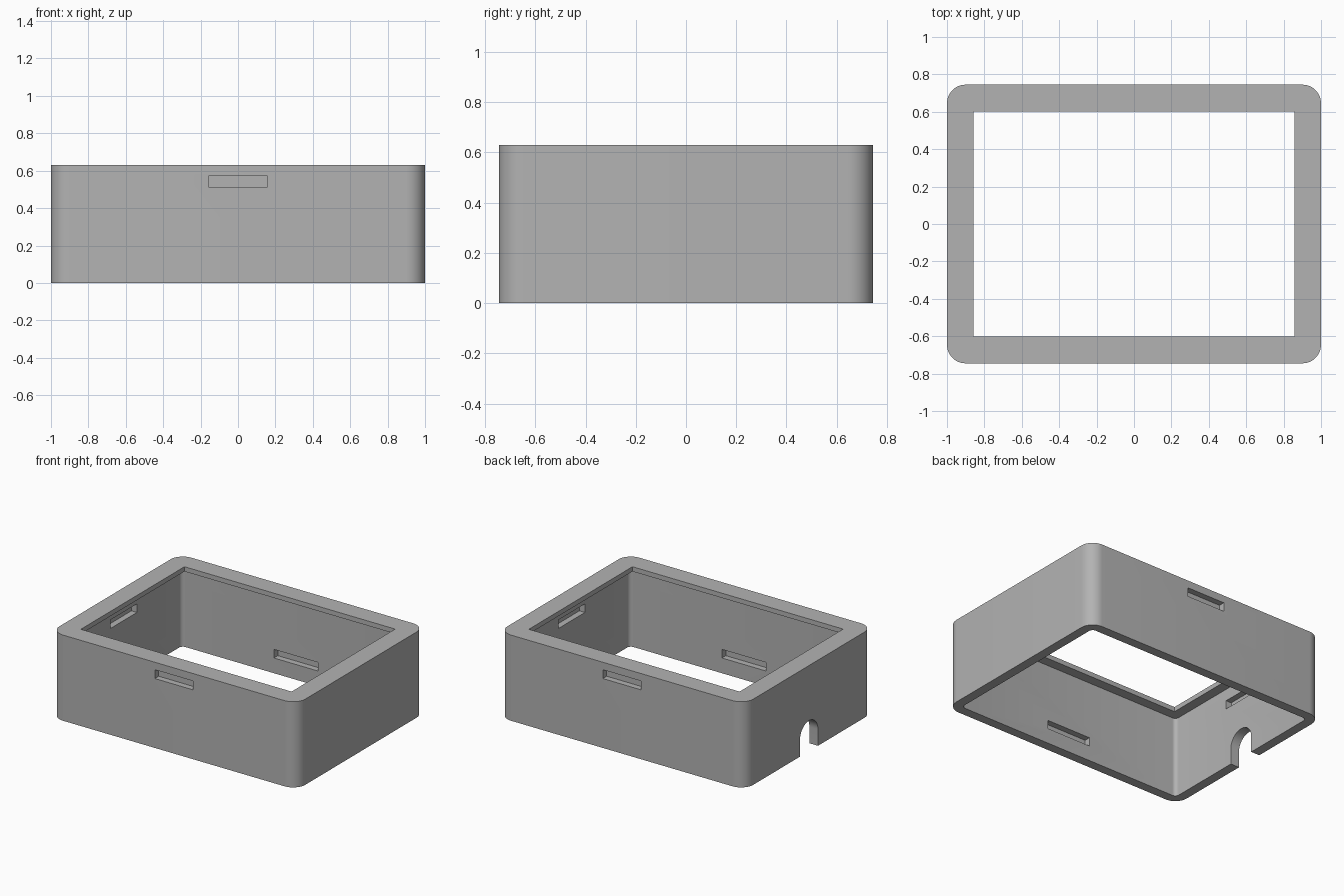
import bpy, bmesh, math

cube = bpy.data.objects.get("Cube")
if cube:
    bpy.data.objects.remove(cube, do_unlink=True)

HX, HY, HEIGHT = 1.0, 0.745, 0.63     # outer half sizes and height
WALL, LIP = 0.07, 0.035               # side wall and top lip thickness
IX, IY = HX - WALL, HY - WALL         # inner half sizes


def prism(name, outline, z0, z1):
    """Extrude a closed xy outline from z0 to z1."""
    bm = bmesh.new()
    face = bm.faces.new([bm.verts.new((x, y, z0)) for x, y in outline])
    ext = bmesh.ops.extrude_face_region(bm, geom=[face])
    top = [v for v in ext["geom"] if isinstance(v, bmesh.types.BMVert)]
    bmesh.ops.translate(bm, verts=top, vec=(0, 0, z1 - z0))
    bmesh.ops.recalc_face_normals(bm, faces=bm.faces)
    mesh = bpy.data.meshes.new(name)
    bm.to_mesh(mesh)
    bm.free()
    obj = bpy.data.objects.new(name, mesh)
    bpy.context.collection.objects.link(obj)
    return obj


def rounded(hx, hy, r, steps=12):
    """Rectangle outline with rounded corners."""
    pts = []
    for i, (sx, sy) in enumerate(((1, 1), (-1, 1), (-1, -1), (1, -1))):
        for k in range(steps + 1):
            a = math.pi / 2 * (i + k / steps)
            pts.append((sx * (hx - r) + r * math.cos(a), sy * (hy - r) + r * math.sin(a)))
    return pts


def rect(cx, cy, hx, hy):
    return [(cx - hx, cy - hy), (cx + hx, cy - hy), (cx + hx, cy + hy), (cx - hx, cy + hy)]


# Outer shell
frame = prism("case_frame", rounded(HX, HY, 0.1), 0, HEIGHT)

# Hollow interior and the window through the top lip
cutters = [
    prism("cavity_cutter", rounded(IX, IY, 0.03, 6), -0.2, HEIGHT - LIP),
    prism("window_cutter", rect(0, 0, 0.857, 0.602), 0.3, HEIGHT + 0.2),
]

# Shallow slots: outside front and back, inside all four walls
DEPTH = 0.045
for s in (-1, 1):
    cutters += [
        prism("outer_slot_cutter", rect(0, s * HY, 0.155, DEPTH), 0.51, 0.575),
        prism("inner_long_slot_cutter", rect(0, s * IY, 0.18, DEPTH), 0.112, 0.175),
        prism("inner_short_slot_cutter", rect(s * IX, 0, DEPTH, 0.155), 0.445, 0.508),
    ]

# Arched cable notch at the foot of one short wall
R, SPRING = 0.105, 0.12
arch = [(0.2, -R), (0.2, R)] + [
    (-SPRING - R * math.sin(math.pi * k / 24), R * math.cos(math.pi * k / 24)) for k in range(25)]
notch = prism("cable_notch_cutter", arch, -0.2, 0.2)
notch.rotation_euler = (0, math.pi / 2, 0)
notch.location.x = -HX
cutters.append(notch)

# Carve everything, then drop the cutters
bpy.context.view_layer.objects.active = frame
frame.select_set(True)
for c in cutters:
    c.hide_render = True
    mod = frame.modifiers.new(c.name, "BOOLEAN")
    mod.operation = "DIFFERENCE"
    mod.solver = "EXACT"
    mod.object = c
    bpy.ops.object.modifier_apply(modifier=mod.name)
    bpy.data.objects.remove(c, do_unlink=True)

# Single plain grey
grey = bpy.data.materials.new("plain_grey")
grey.use_nodes = True
colour = (0.45, 0.45, 0.45, 1)
grey.diffuse_color = colour
grey.node_tree.nodes["Principled BSDF"].inputs["Base Color"].default_value = colour
frame.data.materials.clear()
frame.data.materials.append(grey)
for p in frame.data.polygons:
    p.material_index = 0
bpy.ops.object.shade_smooth_by_angle(angle=math.radians(30))
